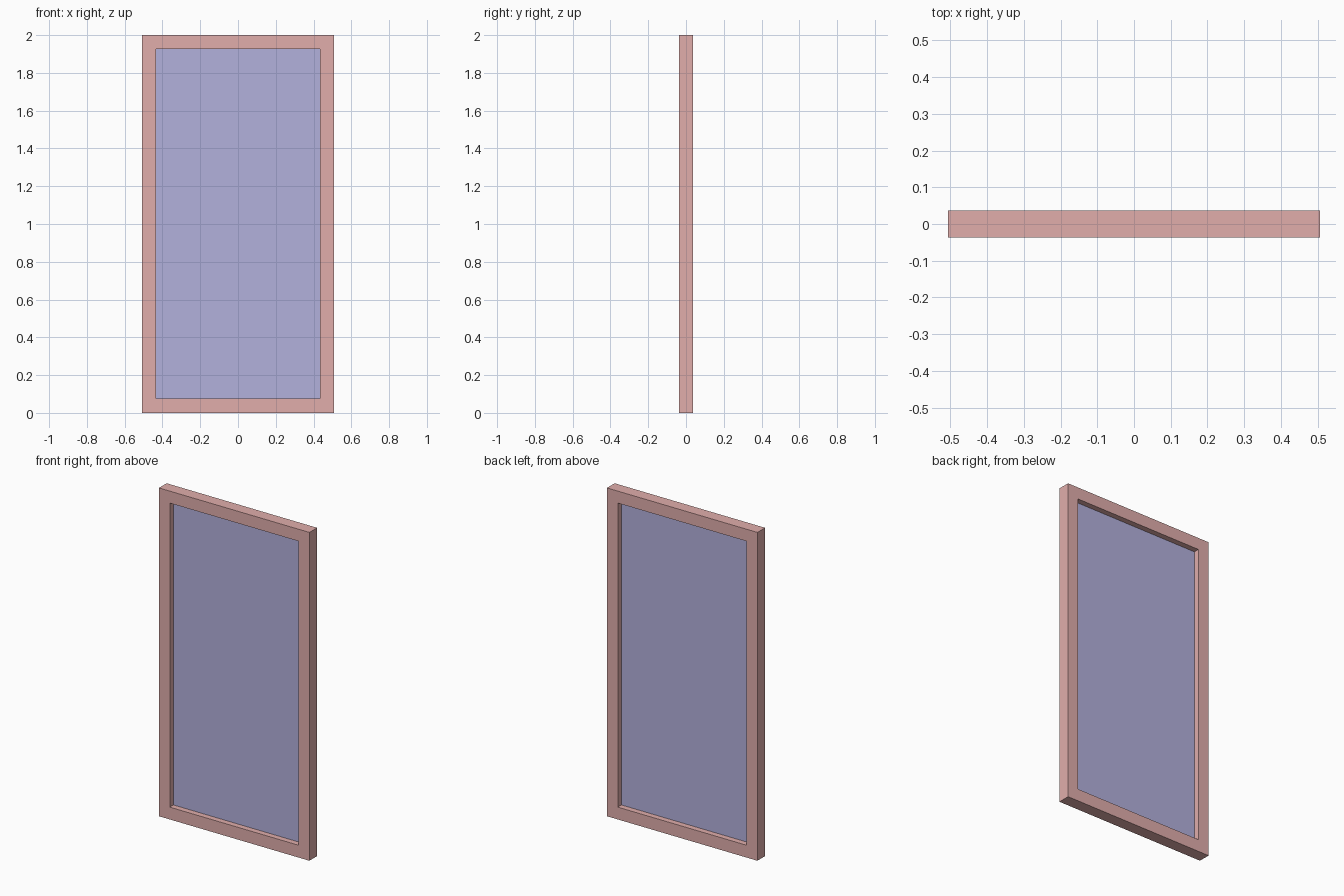
import bpy, bmesh

if "Cube" in bpy.data.objects:
    bpy.data.objects.remove(bpy.data.objects["Cube"])

HALF_W, HEIGHT, HALF_D = 0.507, 2.0, 0.037
BORDER = 0.073
IN_W, IN_Z0, IN_Z1 = HALF_W - BORDER, 0.075, HEIGHT - BORDER


def finish(name, bm, color):
    bmesh.ops.recalc_face_normals(bm, faces=bm.faces)
    mesh = bpy.data.meshes.new(name)
    bm.to_mesh(mesh)
    bm.free()
    mat = bpy.data.materials.new(name + "_material")
    mat.diffuse_color = color
    mat.use_nodes = True
    mat.node_tree.nodes["Principled BSDF"].inputs["Base Color"].default_value = mat.diffuse_color
    mesh.materials.append(mat)
    obj = bpy.data.objects.new(name, mesh)
    bpy.context.collection.objects.link(obj)
    return obj


def rect(bm, half_w, z0, z1, y):
    corners = [(-half_w, z0), (half_w, z0), (half_w, z1), (-half_w, z1)]
    return [bm.verts.new((x, y, z)) for x, z in corners]


# Frame: rectangular section swept around the opening
bm = bmesh.new()
rings = [rect(bm, HALF_W, 0, HEIGHT, -HALF_D), rect(bm, HALF_W, 0, HEIGHT, HALF_D),
         rect(bm, IN_W, IN_Z0, IN_Z1, HALF_D), rect(bm, IN_W, IN_Z0, IN_Z1, -HALF_D)]
for r in range(4):
    a, b = rings[r], rings[(r + 1) % 4]
    for i in range(4):
        j = (i + 1) % 4
        bm.faces.new((a[i], a[j], b[j], b[i]))
finish("frame", bm, (0.75, 0.42, 0.41, 1))

# Pane: thin sheet recessed equally from front and back
bm = bmesh.new()
front = bm.faces.new(rect(bm, IN_W, IN_Z0, IN_Z1, -0.002))
ext = bmesh.ops.extrude_face_region(bm, geom=[front], use_keep_orig=True)
verts = [v for v in ext["geom"] if isinstance(v, bmesh.types.BMVert)]
bmesh.ops.translate(bm, verts=verts, vec=(0, 0.004, 0))
finish("glass_pane", bm, (0.45, 0.44, 0.72, 1))
